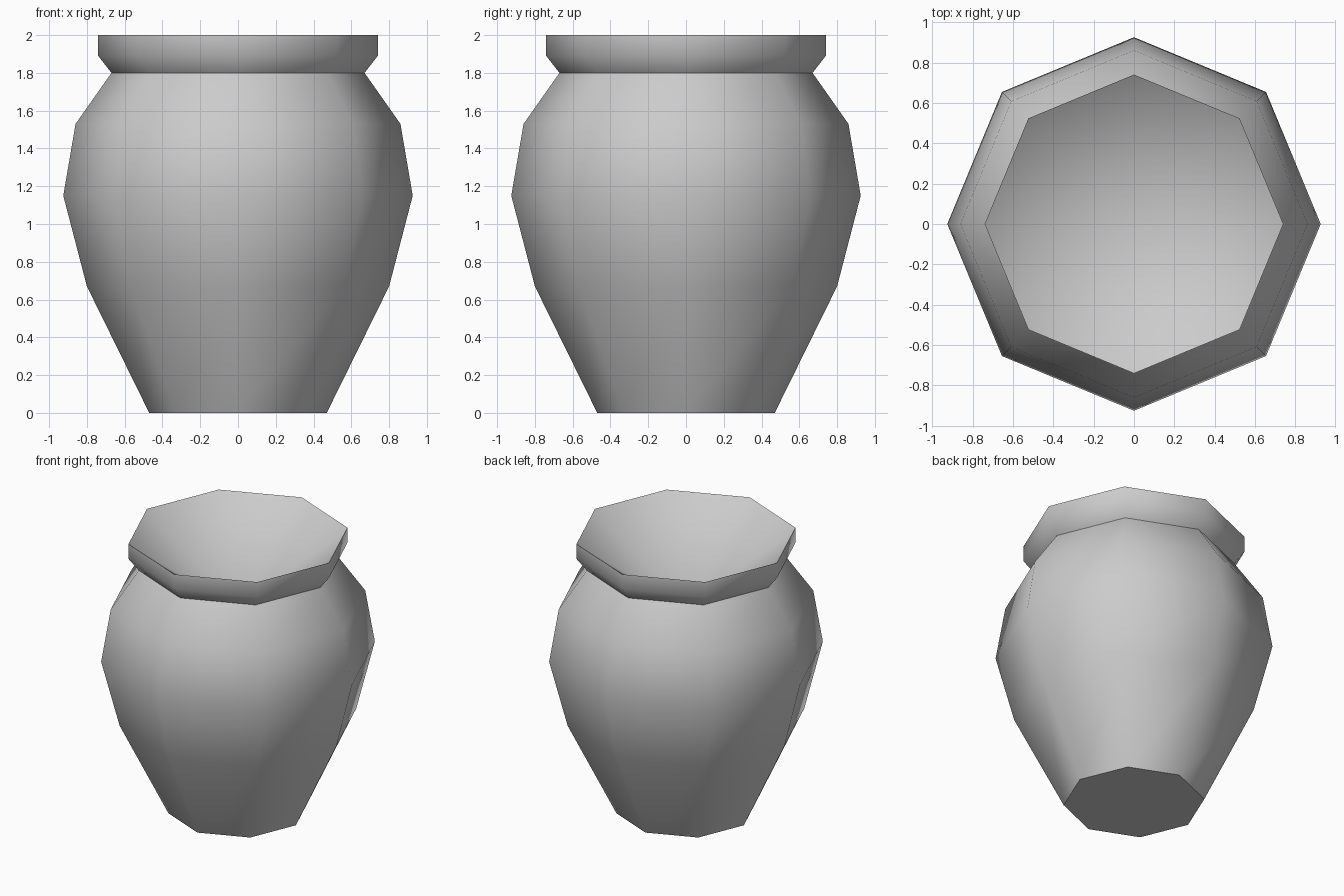
import bpy
import bmesh
from math import cos, sin, pi, radians

cube = bpy.data.objects.get("Cube")
if cube:
    bpy.data.objects.remove(cube, do_unlink=True)

SIDES = 8

# One plain grey clay colour
clay = bpy.data.materials.new("grey clay")
clay.use_nodes = True
grey = (0.6, 0.6, 0.6, 1)
clay.diffuse_color = grey
clay.node_tree.nodes["Principled BSDF"].inputs["Base Color"].default_value = grey

# Outer profile from foot to lip: radius, height
profile = [(0.47, 0), (0.80, 0.67), (0.925, 1.15), (0.86, 1.53),
           (0.67, 1.80), (0.74, 1.89), (0.74, 2.0)]

bm = bmesh.new()
rings = [[bm.verts.new((r * cos(2 * pi * i / SIDES), r * sin(2 * pi * i / SIDES), z))
          for i in range(SIDES)] for r, z in profile]

# Body, neck and rim walls
for low, high in zip(rings, rings[1:]):
    for i in range(SIDES):
        j = (i + 1) % SIDES
        bm.faces.new((low[i], low[j], high[j], high[i]))

# Flat base, and a hollow mouth sinking to a point
bm.faces.new(rings[0][::-1])
hollow = bm.verts.new((0, 0, 1.46))
lip = rings[-1]
for i in range(SIDES):
    bm.faces.new((lip[i], lip[(i + 1) % SIDES], hollow))

mesh = bpy.data.meshes.new("pot")
bm.to_mesh(mesh)
bm.free()
mesh.materials.append(clay)
pot = bpy.data.objects.new("pot", mesh)
bpy.context.collection.objects.link(pot)

# Smooth sides with crisp lip, neck and foot
bpy.ops.object.select_all(action='DESELECT')
pot.select_set(True)
bpy.context.view_layer.objects.active = pot
bpy.ops.object.shade_smooth_by_angle(angle=radians(60))
